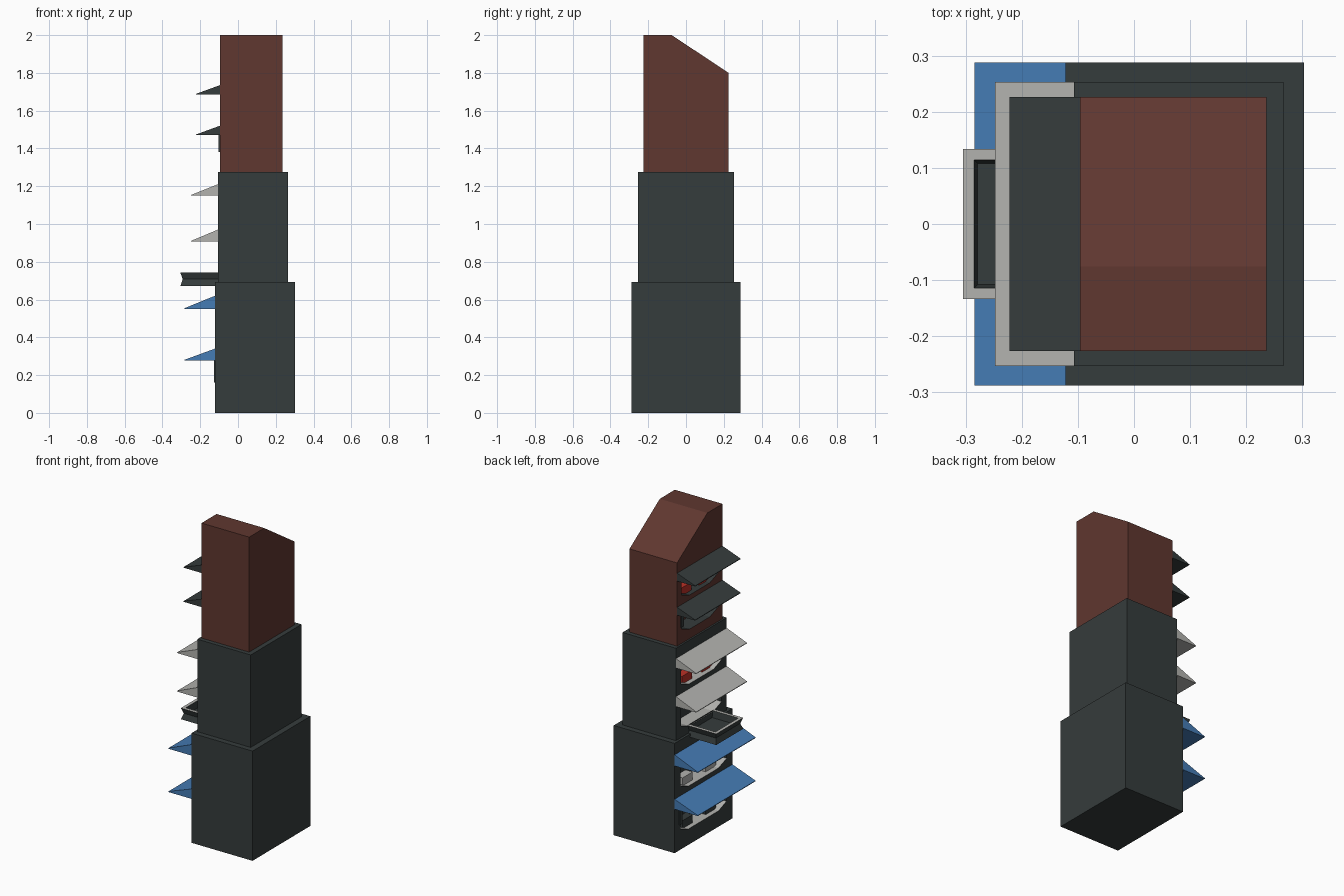
import bpy, bmesh

if "Cube" in bpy.data.objects:
    bpy.data.objects.remove(bpy.data.objects["Cube"])


def material(name, rgb):
    m = bpy.data.materials.new(name)
    m.diffuse_color = (*rgb, 1)
    m.use_nodes = True
    m.node_tree.nodes["Principled BSDF"].inputs["Base Color"].default_value = m.diffuse_color
    return m


DARK = material("dark_slate", (0.036, 0.045, 0.045))
BROWN = material("red_brown", (0.115, 0.038, 0.029))
GREY = material("light_grey", (0.45, 0.45, 0.43))
BLUE = material("awning_blue", (0.06, 0.20, 0.46))
RED = material("bright_red", (0.50, 0.03, 0.02))


def mesh_object(name, bm, *mats):
    bmesh.ops.recalc_face_normals(bm, faces=bm.faces)
    me = bpy.data.meshes.new(name)
    bm.to_mesh(me)
    bm.free()
    for m in mats:
        me.materials.append(m)
    ob = bpy.data.objects.new(name, me)
    bpy.context.collection.objects.link(ob)
    return ob


def prism(name, points, axis, a, b, mat):
    """Extrude a 2D profile along x (points are y,z) or y (points are x,z)."""
    bm = bmesh.new()
    place = (lambda p, t: (t, p[0], p[1])) if axis == "x" else (lambda p, t: (p[0], t, p[1]))
    f = bm.faces.new([bm.verts.new(place(p, a)) for p in points])
    r = bmesh.ops.extrude_face_region(bm, geom=[f])
    d = (b - a, 0, 0) if axis == "x" else (0, b - a, 0)
    bmesh.ops.translate(bm, vec=d, verts=[v for v in r["geom"] if isinstance(v, bmesh.types.BMVert)])
    return mesh_object(name, bm, mat)


def box(name, x0, x1, y0, y1, z0, z1, mat):
    return prism(name, [(y0, z0), (y1, z0), (y1, z1), (y0, z1)], "x", x0, x1, mat)


def tier(name, x0, x1, hy, profile, mat, floor_mat, openings, awning_mat, awnings, tip_x, seats):
    """One storey block with recessed openings and full-width awnings on its -x face."""
    body = prism(name, profile, "x", x0, x1, mat)
    body.data.materials.append(floor_mat)
    w, depth = hy * 0.8, 0.10
    cutters = []
    for z0, z1 in openings:
        c = 0.03  # chamfered lower corners
        pts = [(-w + 0.08, z0), (w - 0.08, z0), (w, z0 + c), (w, z1), (-w, z1), (-w, z0 + c)]
        cut = prism(name + "_cutter", pts, "x", x0 - 0.02, x0 + depth, mat)
        cut.hide_render = True
        mod = body.modifiers.new("opening", "BOOLEAN")
        mod.operation, mod.solver, mod.object = "DIFFERENCE", "EXACT", cut
        cutters.append(cut)
    # apply the cuts, then colour the upward faces of the recesses
    dg = bpy.context.evaluated_depsgraph_get()
    new = bpy.data.meshes.new_from_object(body.evaluated_get(dg))
    body.modifiers.clear()
    body.data = new
    for cut in cutters:
        bpy.data.objects.remove(cut)
    top = max(p[1] for p in profile)
    for p in new.polygons:
        inside = p.center.x < x0 + depth and abs(p.center.y) < w + 0.001
        p.material_index = 1 if inside and p.normal.z > 0.2 and p.center.z < top - 0.05 else 0
    # wedge awnings
    for z_wall, z_tip in awnings:
        prism(name + "_awning", [(x0, z_wall), (tip_x, z_tip + 0.004), (tip_x, z_tip), (x0, z_tip)],
              "y", -hy, hy, awning_mat)
    # seats standing inside the openings
    for z0, seat_mat in seats:
        for s in (-1, 1):
            y = s * w * 0.5
            box(name + "_seat", x0 + 0.03, x0 + 0.08, y - 0.05, y + 0.05, z0, z0 + 0.05, seat_mat)


def block(hy, z0, z1):
    return [(-hy, z0), (hy, z0), (hy, z1), (-hy, z1)]


tier("bottom_tier", -0.122, 0.303, 0.288, block(0.288, 0, 0.692), DARK, GREY,
     [(0.10, 0.275), (0.37, 0.55)], BLUE, [(0.34, 0.277), (0.62, 0.55)], -0.284,
     [(0.10, DARK), (0.37, GREY)])
tier("middle_tier", -0.107, 0.266, 0.253, block(0.253, 0.692, 1.275), DARK, GREY,
     [(0.735, 0.905), (1.0, 1.15)], GREY, [(0.97, 0.907), (1.21, 1.15)], -0.248,
     [(1.0, RED)])
tier("top_tier", -0.096, 0.236, 0.226,
     [(-0.226, 1.275), (0.226, 1.275), (0.226, 1.8), (-0.076, 2.0), (-0.226, 2.0)], BROWN, DARK,
     [(1.335, 1.47), (1.55, 1.685)], DARK, [(1.52, 1.47), (1.735, 1.685)], -0.222,
     [(1.55, RED)])

# dark window frames standing slightly proud of the wall
for x, w, z0, z1 in ((-0.122, 0.23, 0.16, 0.277), (-0.096, 0.18, 1.38, 1.47)):
    for s in (-1, 1):
        box("window_frame", x - 0.006, x + 0.02, s * w - 0.012, s * w + 0.012, z0, z1, DARK)

# balcony: stacked rectangular rings, waisted sides, pale rim, sunken floor
bm = bmesh.new()
rings = []
for z, i in ((0.672, 0), (0.708, 0.012), (0.742, 0), (0.742, 0.02), (0.70, 0.026)):
    x0, x1, y = -0.305 + i, -0.104, 0.134 - i
    rings.append([bm.verts.new(c) for c in ((x0, -y, z), (x1, -y, z), (x1, y, z), (x0, y, z))])
for k, (a, b) in enumerate(zip(rings, rings[1:])):
    for j in range(4):
        if k == 2 and j == 1:
            continue  # the rim is open at the wall
        f = bm.faces.new((a[j], a[(j + 1) % 4], b[(j + 1) % 4], b[j]))
        f.material_index = 1 if k == 2 else 0
bm.faces.new(rings[0])
bm.faces.new(rings[-1])
mesh_object("balcony", bm, DARK, GREY)
